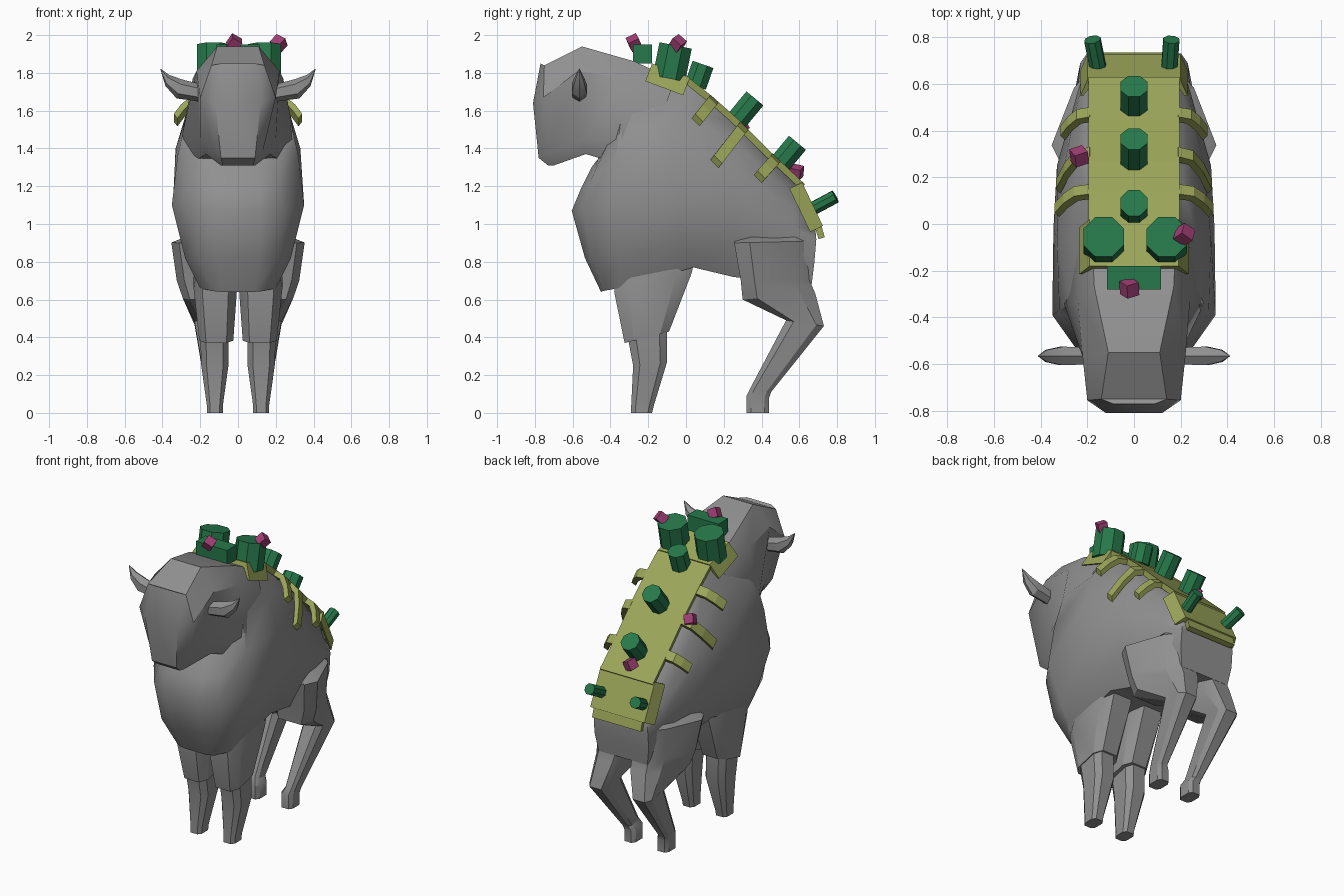
import bpy, bmesh, math
from mathutils import Vector, Matrix

cube = bpy.data.objects.get("Cube")
if cube:
    bpy.data.objects.remove(cube, do_unlink=True)


def material(name, color):
    m = bpy.data.materials.new(name)
    m.use_nodes = True
    m.diffuse_color = (*color, 1)
    m.node_tree.nodes["Principled BSDF"].inputs["Base Color"].default_value = (*color, 1)
    return m


GREY = material("grey hide", (.28, .28, .28))
OLIVE = material("olive plate", (.33, .38, .10))
GREEN = material("dark green", (.02, .19, .07))
PINK = material("magenta", (.36, .05, .18))


def loft(name, rings, mat, mirror=False, smooth=0):
    """Skin closed rings; ends are capped by strips joining opposite points."""
    bm = bmesh.new()
    rows = [[bm.verts.new(p) for p in ring] for ring in rings]
    n = len(rows[0])
    for a, b in zip(rows, rows[1:]):
        for i in range(n):
            j = (i + 1) % n
            bm.faces.new((a[i], a[j], b[j], b[i]))
    for row in (rows[0], rows[-1]):
        for i in range(n // 2 - 1):
            bm.faces.new((row[i], row[i + 1], row[n - 2 - i], row[n - 1 - i]))
    bmesh.ops.recalc_face_normals(bm, faces=bm.faces)
    mesh = bpy.data.meshes.new(name)
    bm.to_mesh(mesh)
    bm.free()
    mesh.materials.append(mat)
    ob = bpy.data.objects.new(name, mesh)
    bpy.context.collection.objects.link(ob)
    if mirror:
        ob.modifiers.new("Mirror", "MIRROR").use_axis = (True, False, False)
    if smooth:
        bpy.ops.object.select_all(action='DESELECT')
        ob.select_set(True)
        bpy.context.view_layer.objects.active = ob
        bpy.ops.object.shade_smooth_by_angle(angle=math.radians(smooth))


def both_sides(half):
    return [(-x, y, z) for x, y, z in half] + [(x, y, z) for x, y, z in reversed(half)]


def leg_ring(x0, x1, yf, zf, yb, zb, taper=0, c=.2):
    """Box section with cut corners; it may tilt and narrow towards the back."""
    uv = [(c, 0), (1 - c, 0), (1, c), (1, 1 - c), (1 - c, 1), (c, 1), (0, 1 - c), (0, c)]
    return [(x0 + (x1 - taper * v - x0) * u, yf + (yb - yf) * v, zf + (zb - zf) * v)
            for u, v in uv]


def plate(name, path, w, flare=0, drop=0, thick=.035):
    """Plate following a path on the back, with optional side flaps."""
    pts = [Vector((0, y, z)) for y, z in path]
    rings = []
    for i, p in enumerate(pts):
        t = (pts[min(i + 1, len(pts) - 1)] - pts[max(i - 1, 0)]).normalized()
        n = Vector((0, -t.z, t.y))
        half = [(w, 0)] if not drop else [(w + flare, -drop), (w, 0)]
        outer = [(-x, h) for x, h in half] + [(x, h) for x, h in reversed(half)]
        inner = [(x * .95, h - thick * (h == 0)) for x, h in reversed(outer)]
        rings.append([p + n * h + Vector((x, 0, 0)) for x, h in outer + inner])
    loft(name, rings, OLIVE)


def post(name, bottom, top, r):
    """Eight-sided post with a flat side facing forward."""
    a, b = Vector(bottom), Vector(top)
    bpy.ops.mesh.primitive_cylinder_add(vertices=8, radius=r, depth=(b - a).length)
    ob = bpy.context.object
    ob.name = name
    ob.location = (a + b) / 2
    turn = Vector((0, 0, 1)).rotation_difference(b - a).to_matrix()
    ob.rotation_euler = (turn @ Matrix.Rotation(math.pi / 8, 3, 'Z')).to_euler()
    ob.data.materials.append(GREEN)


def block(name, loc, size, mat, rot=(0, 0, 0)):
    bpy.ops.mesh.primitive_cube_add(size=1, location=loc, rotation=rot)
    ob = bpy.context.object
    ob.name = name
    ob.scale = size
    ob.data.materials.append(mat)


# Barrel: breast, chest, shoulder, ribs, loin, rump
loft("body", [both_sides(h) for h in (
    [(.09, -.47, 1.34), (.11, -.5, 1.3), (.12, -.555, 1.19), (.12, -.605, 1.07),
     (.11, -.535, .82), (.08, -.45, .64)],
    [(.14, -.45, 1.35), (.18, -.48, 1.3), (.22, -.51, 1.22), (.24, -.545, 1.08),
     (.215, -.5, .82), (.135, -.44, .645)],
    [(.17, -.33, 1.8), (.27, -.34, 1.58), (.32, -.37, 1.36), (.35, -.39, 1.1),
     (.28, -.35, .82), (.2, -.36, .66)],
    [(.18, .02, 1.73), (.27, -.06, 1.6), (.33, -.06, 1.4), (.345, -.02, 1.1),
     (.3, -.02, .9), (.22, .04, .77)],
    [(.17, .27, 1.54), (.24, .26, 1.43), (.3, .25, 1.3), (.33, .25, 1.1),
     (.29, .25, .9), (.19, .25, .72)],
    [(.15, .59, 1.2), (.2, .58, 1.14), (.23, .57, 1.07), (.24, .57, .98),
     (.23, .58, .85), (.17, .56, .68)],
    [(.12, .66, 1.06), (.16, .675, 1.02), (.19, .685, .97), (.2, .69, .92),
     (.2, .68, .8), (.18, .665, .68)],
)], GREY, smooth=50)

# Head running back into the hump
loft("head", [both_sides(h) for h in (
    [(.09, -.77, 1.85), (.12, -.81, 1.64), (.09, -.78, 1.35), (.08, -.73, 1.31)],
    [(.14, -.75, 1.84), (.2, -.755, 1.67), (.13, -.73, 1.38), (.09, -.7, 1.31)],
    [(.11, -.55, 1.94), (.22, -.57, 1.81), (.2, -.55, 1.44), (.17, -.53, 1.37)],
    [(.17, -.27, 1.86), (.24, -.33, 1.77), (.3, -.34, 1.45), (.25, -.36, 1.32)],
    [(.18, -.06, 1.76), (.24, -.1, 1.65), (.28, -.1, 1.45), (.25, -.1, 1.3)],
)], GREY, smooth=35)

# Horns
horn = []
for x, low, high, r in ((.17, 1.645, 1.73, .04), (.31, 1.665, 1.765, .046),
                        (.375, 1.73, 1.79, .03), (.41, 1.818, 1.822, .002)):
    mid, h = (low + high) / 2, (high - low) / 2
    horn.append([(x - .3 * h * math.sin(a), -.565 + r * math.cos(a), mid + h * math.sin(a))
                 for a in (math.pi * k / 3 + math.pi / 6 for k in range(6))])
loft("horns", horn, GREY, mirror=True, smooth=30)

# Legs
loft("front_upper_legs", [leg_ring(*r) for r in (
    (.02, .2, -.36, .84, .06, .88), (.005, .235, -.38, .64, .03, .74),
    (.025, .205, -.325, .37, -.09, .43))], GREY, mirror=True, smooth=30)
loft("front_lower_legs", [leg_ring(*r) for r in (
    (.05, .2, -.31, .41, -.1, .45), (.05, .195, -.28, .25, -.1, .27),
    (.08, .165, -.29, .04, -.17, .04), (.08, .165, -.29, 0, -.18, 0))],
    GREY, mirror=True, smooth=30)
loft("hind_legs", [leg_ring(*r) for r in (
    (.03, .26, .28, .94, .65, .95, .05), (.02, .385, .255, .9, .665, .91, .16),
    (.02, .35, .29, .7, .655, .7, .13), (.03, .31, .3, .6, .685, .63, .09),
    (.09, .23, .53, .49, .73, .46), (.1, .17, .34, .13, .45, .11),
    (.08, .165, .32, .09, .44, .08), (.08, .165, .32, 0, .44, 0))],
    GREY, mirror=True, smooth=30)

# Back plates
plate("neck_plate", [(-.18, 1.85), (.02, 1.775)], .19, .045, .1)
plate("spine_plate", [(.02, 1.77), (.14, 1.675), (.27, 1.56), (.45, 1.38), (.63, 1.21)], .195)
plate("rump_plate", [(.615, 1.22), (.725, .99)], .2, .03, .075)
plate("rump_plate_tail", [(.705, 1.03), (.735, .93)], .18)

# Rib straps curving down from the spine plate
along, up = Vector((0, .7, -.7)), Vector((.5, .5, .6)).normalized()
for i, (y, z, back, fall, out) in enumerate(
        ((.14, 1.65, .08, .1, .33), (.3, 1.51, .14, .18, .325), (.47, 1.34, .08, .09, .305))):
    rings = []
    for s, q in ((0, 0), (.45, .12), (.75, .5), (1, 1)):
        p = Vector((.18 + (out - .18) * s, y - back * q, z - fall * q))
        rings.append([p + along * a * .03 + up * b * .018
                      for a, b in ((-1, -1), (-1, 1), (1, 1), (1, -1))])
    loft(f"rib_strap_{i + 1}", rings, OLIVE, mirror=True)

# Green posts and block
for side, x in (("left", .14), ("right", -.13)):
    post(f"{side}_neck_post", (x, -.09, 1.77), (x, -.055, 1.945), .094)
post("left_rump_post", (.15, .65, 1.07), (.16, .79, 1.145), .037)
post("right_rump_post", (-.15, .65, 1.07), (-.178, .79, 1.145), .037)
for i, (y, z, dy, dz) in enumerate(
        ((.05, 1.73, .04, .115), (.27, 1.55, .095, .115), (.49, 1.31, .1, .12))):
    post(f"spine_post_{i + 1}", (0, y, z), (0, y + dy, z + dz), .063)
block("crown_block", (0, -.23, 1.9), (.23, .1, .1), GREEN)

# Small magenta cubes
for i, loc in enumerate(((-.02, -.275, 1.96), (.215, -.045, 1.955),
                         (-.235, .29, 1.525), (0, .585, 1.275))):
    block(f"magenta_cube_{i + 1}", loc, (.06, .06, .06), PINK, (.5, .5 + i * .2, .3 + i))
